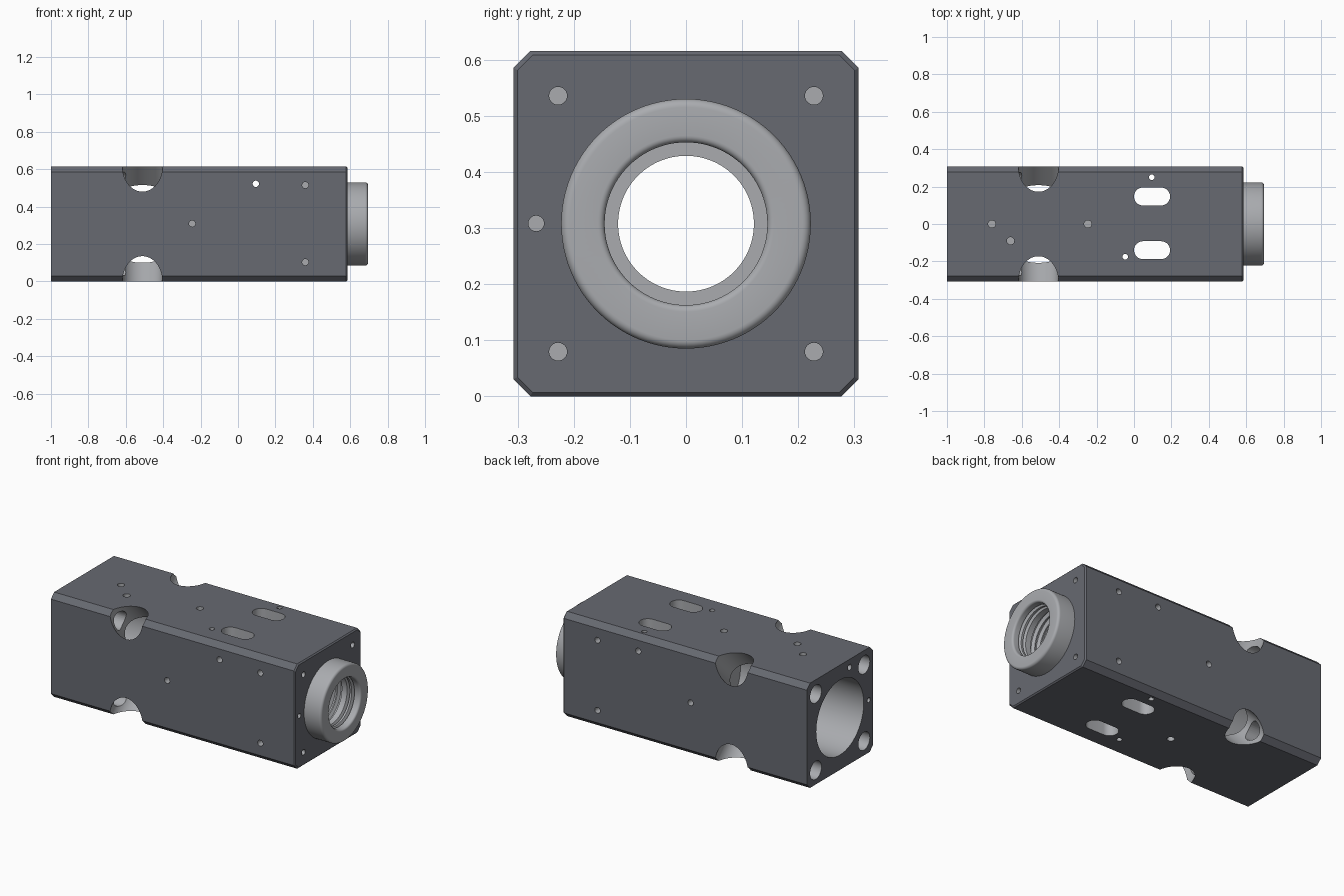
import bpy, bmesh, math
from mathutils import Matrix, Vector

if "Cube" in bpy.data.objects:
    bpy.data.objects.remove(bpy.data.objects["Cube"])

H, C = 0.307, 0.3075            # body half width, height of the long axis
X0, X1, X2 = -1.0, 0.585, 0.695  # left end, right end, collar face

dark = bpy.data.materials.new("dark_anodised")
dark.diffuse_color = (0.135, 0.142, 0.165, 1)
dark.use_nodes = True
dark.node_tree.nodes["Principled BSDF"].inputs["Base Color"].default_value = dark.diffuse_color
light = bpy.data.materials.new("bare_metal")
light.diffuse_color = (0.40, 0.41, 0.43, 1)
light.use_nodes = True
light.node_tree.nodes["Principled BSDF"].inputs["Base Color"].default_value = light.diffuse_color


def make(name, bm, index):
    bmesh.ops.recalc_face_normals(bm, faces=bm.faces)
    for f in bm.faces:
        f.material_index = index
    me = bpy.data.meshes.new(name)
    bm.to_mesh(me)
    bm.free()
    me.materials.append(dark)
    me.materials.append(light)
    ob = bpy.data.objects.new(name, me)
    bpy.context.collection.objects.link(ob)
    return ob


def revolve(name, profile, closed, n=96):
    # spin an (x, radius) profile about the long axis
    bm = bmesh.new()
    rings = []
    for x, r in profile:
        rings.append([bm.verts.new((x, r * math.cos(2 * math.pi * i / n),
                                    C + r * math.sin(2 * math.pi * i / n))) for i in range(n)])
    pairs = list(zip(rings, rings[1:]))
    if closed:
        pairs.append((rings[-1], rings[0]))
    else:
        bm.faces.new(rings[0])
        bm.faces.new(rings[-1])
    for a, b in pairs:
        for i in range(n):
            j = (i + 1) % n
            bm.faces.new((a[i], a[j], b[j], b[i]))
    return make(name, bm, 1)


def rod(p, q, r, seg=24, stretch=1.0):
    # cylinder cutter from p to q; stretch widens it along x
    p, q = Vector(p), Vector(q)
    bm = bmesh.new()
    rot = (q - p).to_track_quat('Z', 'Y').to_matrix().to_4x4()
    bmesh.ops.create_cone(bm, cap_ends=True, segments=seg, radius1=r, radius2=r,
                          depth=(q - p).length, matrix=Matrix.Translation((p + q) / 2) @ rot)
    mid = (p.x + q.x) / 2
    for v in bm.verts:
        v.co.x = mid + (v.co.x - mid) * stretch
    return make("cutter", bm, 1)


def slot(x0, x1, y, r, n=16):
    # vertical obround cutter through the whole body
    bm = bmesh.new()
    pts = [(x1 - r + r * math.cos(a), y + r * math.sin(a))
           for a in [-math.pi / 2 + math.pi * i / n for i in range(n + 1)]]
    pts += [(x0 + r - r * math.cos(a), y - r * math.sin(a))
            for a in [-math.pi / 2 + math.pi * i / n for i in range(n + 1)]]
    face = bm.faces.new([bm.verts.new((x, v, -0.1)) for x, v in pts])
    ext = bmesh.ops.extrude_face_region(bm, geom=[face])
    for v in ext["geom"]:
        if isinstance(v, bmesh.types.BMVert):
            v.co.z += 0.9
    return make("cutter", bm, 1)


def smooth(ob, angle=30):
    bpy.ops.object.select_all(action='DESELECT')
    ob.select_set(True)
    bpy.context.view_layer.objects.active = ob
    bpy.ops.object.shade_smooth_by_angle(angle=math.radians(angle))


# Body: chamfered square bar with a small bevel on the right end
def octagon(bm, x, h, c):
    k = h - c
    return [bm.verts.new((x, y, C + z)) for y, z in
            ((k, h), (h, k), (h, -k), (k, -h), (-k, -h), (-h, -k), (-h, k), (-k, h))]


bm = bmesh.new()
rings = [octagon(bm, X0, C, 0.03), octagon(bm, X1 - 0.007, C, 0.03), octagon(bm, X1, C - 0.007, 0.027)]
bm.faces.new(rings[0])
bm.faces.new(rings[2])
for a, b in zip(rings, rings[1:]):
    for i in range(8):
        j = (i + 1) % 8
        bm.faces.new((a[i], a[j], b[j], b[i]))
body = make("body", bm, 0)

cutters = []

# Stepped main bore with thread grooves at the right
thread = []
for i in range(5):
    x = 0.41 + 0.034 * i
    thread += [(x, 0.145), (x + 0.01, 0.162), (x + 0.017, 0.162), (x + 0.027, 0.145)]
cutters.append(revolve("cutter", [(-1.1, 0.22), (-0.2, 0.22), (-0.2, 0.121), (0.38, 0.121),
                                  (0.38, 0.145)] + thread + [(0.7, 0.145)], False))

# Four diagonal corner ports, bolt holes behind them and screw holes in the right end
for sy in (-1, 1):
    for sz in (-1, 1):
        cutters.append(rod((-0.511, sy * 0.1, C + sz * 0.1), (-0.511, sy * 0.5, C + sz * 0.5),
                           0.0955, 64, 1.12))
        cutters.append(rod((-1.1, sy * 0.224, C + sz * 0.224), (-0.5, sy * 0.224, C + sz * 0.224), 0.053, 32))
        cutters.append(rod((0.45, sy * 0.228, C + sz * 0.228), (0.7, sy * 0.228, C + sz * 0.228), 0.016))

# Two slots through top and bottom
cutters.append(slot(0.0, 0.193, 0.147, 0.048))
cutters.append(slot(0.0, 0.193, -0.14, 0.048))

# Through holes
for x, y in ((0.095, 0.25), (-0.047, -0.175)):
    cutters.append(rod((x, y, -0.1), (x, y, 0.8), 0.015))
cutters.append(rod((0.095, -0.5, 0.522), (0.095, 0.5, 0.522), 0.017))

# Blind holes on front, back, top, bottom and the ends
for s in (-1, 1):
    for x, z in ((0.36, 0.515), (0.36, 0.103), (-0.245, 0.309)):
        cutters.append(rod((x, s * 0.26, z), (x, s * 0.4, z), 0.017))
    cutters.append(rod((-0.247, 0, C + s * 0.26), (-0.247, 0, C + s * 0.4), 0.02))
for x, y in ((-0.76, 0.0), (-0.66, -0.09)):
    cutters.append(rod((x, y, 0.575), (x, y, 0.7), 0.02))
cutters.append(rod((0.5, -0.267, 0.308), (0.7, -0.267, 0.308), 0.014))
cutters.append(rod((-1.1, -0.267, 0.308), (-0.92, -0.267, 0.308), 0.014))
cutters.append(rod((-1.1, -0.09, 0.568), (-0.92, -0.09, 0.568), 0.017))

for cut in cutters:
    mod = body.modifiers.new("cut", 'BOOLEAN')
    mod.operation, mod.solver, mod.object = 'DIFFERENCE', 'EXACT', cut
bpy.context.view_layer.update()
bpy.ops.object.select_all(action='DESELECT')
bpy.context.view_layer.objects.active = body
body.select_set(True)
for mod in list(body.modifiers):
    bpy.ops.object.modifier_apply(modifier=mod.name)
for cut in cutters:
    bpy.data.objects.remove(cut, do_unlink=True)
smooth(body)

# Threaded collar with rounded rims
profile = [(X1 - 0.005, 0.145), (X1 - 0.005, 0.2225)]
for i in range(7):
    a = math.pi / 2 * i / 6
    profile.append((X2 - 0.015 + 0.015 * math.sin(a), 0.2075 + 0.015 * math.cos(a)))
for i in range(7):
    a = math.pi / 2 * i / 6
    profile.append((X2 - 0.012 + 0.012 * math.cos(a), 0.157 - 0.012 * math.sin(a)))
for x in (0.655, 0.625, 0.595):
    profile += [(x, 0.145), (x - 0.007, 0.162), (x - 0.011, 0.162), (x - 0.018, 0.145)][:4 if x > 0.6 else 1]
collar = revolve("collar", profile, True)
smooth(collar)
